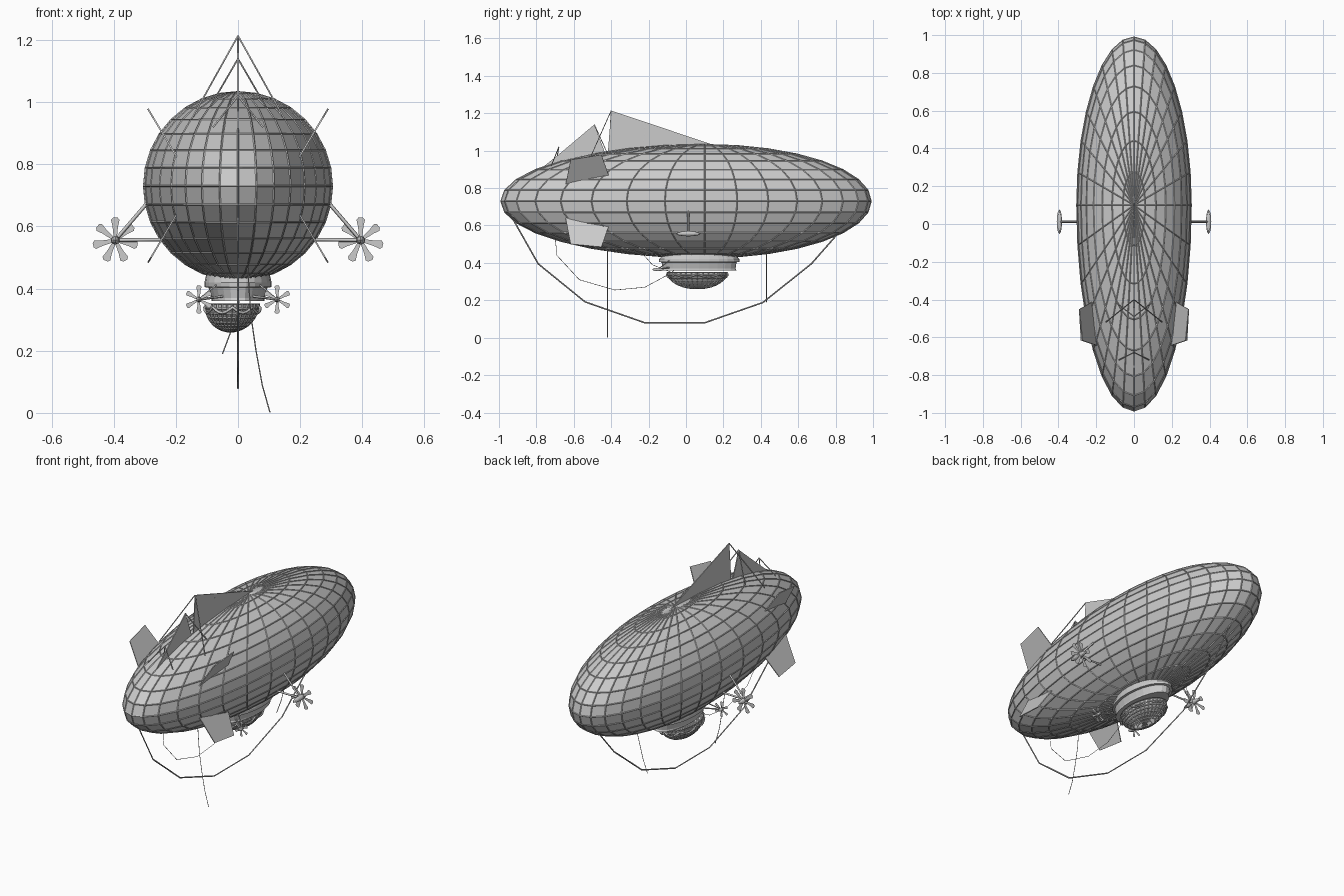
import bpy, bmesh, math
from mathutils import Vector

if "Cube" in bpy.data.objects:
    bpy.data.objects.remove(bpy.data.objects["Cube"])


def mesh_object(name, verts, faces):
    me = bpy.data.meshes.new(name)
    me.from_pydata([tuple(v) for v in verts], [], faces)
    me.update()
    ob = bpy.data.objects.new(name, me)
    bpy.context.collection.objects.link(ob)
    return ob


def wire(name, points, r=0.003):
    # polyline cable with a small square section
    cu = bpy.data.curves.new(name, 'CURVE')
    cu.dimensions = '3D'
    cu.bevel_depth = r
    cu.bevel_resolution = 0
    cu.use_fill_caps = True
    sp = cu.splines.new('POLY')
    sp.points.add(len(points) - 1)
    for p, co in zip(sp.points, points):
        p.co = (*co, 1)
    ob = bpy.data.objects.new(name, cu)
    bpy.context.collection.objects.link(ob)
    return ob


def plate(name, points, t=0.005):
    ob = mesh_object(name, points, [tuple(range(len(points)))])
    m = ob.modifiers.new("thickness", 'SOLIDIFY')
    m.thickness = t
    m.offset = 0
    return ob


def ellipsoid(name, loc, size, seg=16, rings=8):
    bpy.ops.mesh.primitive_uv_sphere_add(segments=seg, ring_count=rings, radius=1)
    ob = bpy.context.object
    ob.name = name
    for v in ob.data.vertices:
        v.co = [v.co[i] * size[i] + loc[i] for i in range(3)]
    return ob


def loft(name, rings, n=24):
    # stacked ellipses: (centre x, centre y, z, radius x, radius y)
    verts, faces = [], []
    for cx, cy, z, rx, ry in rings:
        for k in range(n):
            a = 2 * math.pi * k / n
            verts.append((cx + rx * math.cos(a), cy + ry * math.sin(a), z))
    for i in range(len(rings) - 1):
        for k in range(n):
            k2 = (k + 1) % n
            faces.append((i * n + k, (i + 1) * n + k, (i + 1) * n + k2, i * n + k2))
    faces.append(tuple((len(rings) - 1) * n + k for k in reversed(range(n))))
    return mesh_object(name, verts, faces)


def net(name, source, t):
    ob = source.copy()
    ob.data = source.data.copy()
    ob.name = name
    bpy.context.collection.objects.link(ob)
    m = ob.modifiers.new("net", 'WIREFRAME')
    m.thickness = t
    m.offset = 0
    return ob


def propeller(name, c, r, blades, turn=0.0):
    # flat paddle blades, wider toward the tip
    verts, faces = [], []
    outline = [(0.1, -0.07), (0.6, -0.12), (0.9, -0.19), (1, -0.1),
               (1, 0.1), (0.9, 0.19), (0.6, 0.12), (0.1, 0.07)]
    for k in range(blades):
        a = turn + 2 * math.pi * k / blades
        base = len(verts)
        for u, w in outline:
            verts.append((c[0] + r * (u * math.cos(a) - w * math.sin(a)), c[1],
                          c[2] + r * (u * math.sin(a) + w * math.cos(a))))
        faces.append(tuple(range(base, base + len(outline))))
    return mesh_object(name, verts, faces)


# gas envelope: faceted, longer toward the tail, with a rope net over it
hull = ellipsoid("envelope", (0, 0, 0.73), (0.303, 1, 0.303), 32, 16)
for v in hull.data.vertices:
    v.co.y = 0.1 + v.co.y * (0.89 if v.co.y > 0 else 1.09)
net("envelope_net", hull, 0.006)

# ridge sails on the tail
plate("front_sail", [(0, -0.40, 1.214), (0, 0.15, 1.03), (0, -0.42, 0.96)])
plate("rear_sail", [(0, -0.49, 1.14), (0, -0.43, 0.98), (0, -0.6, 0.94),
                    (0, -0.85, 0.845), (0, -0.68, 0.98)])
wire("front_mast", [(0, -0.40, 1.214), (0, -0.41, 0.96)])
wire("rear_mast", [(0, -0.49, 1.14), (0, -0.44, 0.98)])
wire("sail_batten", [(0, -0.22, 1.13), (0, -0.23, 1.0)])
wire("tail_batten", [(0, -0.68, 1.02), (0, -0.70, 0.9)])

for s, side in ((-1, "left"), (1, "right")):
    # sail stays
    wire(side + "_front_stay", [(0, -0.40, 1.214), (s * 0.15, -0.52, 0.945)])
    wire(side + "_rear_stay", [(0, -0.49, 1.14), (s * 0.09, -0.42, 0.985)])
    wire(side + "_tail_stay", [(0, -0.68, 1.02), (s * 0.08, -0.72, 0.92)])
    # stabiliser fins
    up = [(-0.65, 0.79), (-0.617, 0.952), (-0.452, 0.979), (-0.405, 0.845)]
    low = [(-0.65, 0.67), (-0.617, 0.5), (-0.452, 0.484), (-0.405, 0.62)]
    plate(side + "_upper_fin",
          [(s * (0.187 + (z - 0.807) * 0.6), y, z) for y, z in up])
    plate(side + "_lower_fin",
          [(s * (0.165 + (0.695 - z) * 0.59), y, z) for y, z in low])
    # outrigger engine
    c = (s * 0.395, 0.012, 0.556)
    ellipsoid(side + "_engine_pod", c, (0.014, 0.065, 0.014), 12, 8)
    propeller(side + "_propeller", (c[0], 0.03, c[2]), 0.073, 7, math.pi / 2)
    wire(side + "_engine_arm", [(s * 0.23, 0.012, 0.558), c], 0.006)
    wire(side + "_engine_brace", [(s * 0.28, 0.012, 0.69), c], 0.006)
    # small gondola engine
    g = (s * 0.126, -0.15, 0.365)
    ellipsoid(side + "_small_pod", g, (0.009, 0.03, 0.009), 10, 6)
    propeller(side + "_small_propeller", g, 0.045, 6, math.pi / 6)
    wire(side + "_small_arm", [g, (s * 0.05, -0.09, 0.375)], 0.004)
    wire(side + "_small_brace", [g, (s * 0.06, -0.08, 0.42)], 0.003)

# gondola ring with flanges
loft("gondola", [(0, 0.07, 0.455, 0.10, 0.19), (0, 0.07, 0.435, 0.105, 0.20),
                 (0, 0.07, 0.42, 0.108, 0.215), (0, 0.07, 0.405, 0.108, 0.215),
                 (0, 0.07, 0.403, 0.095, 0.20), (0, 0.07, 0.37, 0.085, 0.195),
                 (0, 0.07, 0.36, 0.085, 0.20)])

# hanging woven basket, slightly off centre
basket = loft("basket", [(-0.018 - 0.006 * math.sin(a), 0.06, 0.352 - 0.09 * math.sin(a),
                          0.086 * math.cos(a), 0.16 * math.cos(a))
                         for a in (i * math.pi / 2 / 8.7 for i in range(9))], 32)
net("basket_weave", basket, 0.007)

# garland of swags around the basket rim
rim = []
for k in range(49):
    a = 2 * math.pi * k / 48
    rim.append((-0.018 + 0.089 * math.cos(a), 0.06 + 0.163 * math.sin(a),
                0.34 - 0.018 * abs(math.sin(4 * a))))
wire("basket_garland", rim, 0.005)

# long keel cable slung beneath
wire("keel_cable", [(0, -0.94, 0.66), (0, -0.79, 0.395), (0, -0.54, 0.192), (0, -0.22, 0.08),
                    (0, 0.10, 0.08), (0, 0.41, 0.188), (0, 0.67, 0.395), (0, 0.85, 0.60)], 0.004)
wire("slack_cable", [(0, -0.70, 0.54), (0, -0.69, 0.44), (0, -0.57, 0.31), (0, -0.38, 0.255),
                     (0, -0.22, 0.27), (0, -0.09, 0.34), (0, -0.05, 0.37)], 0.0015)
wire("front_slack_cable", [(0, -0.25, 0.47), (0, -0.18, 0.39), (0, -0.08, 0.35)], 0.0015)
wire("front_drop_line", [(0.03, 0.43, 0.46), (-0.02, 0.43, 0.27), (-0.05, 0.43, 0.19)], 0.002)
wire("trail_rope", [(0.03, -0.42, 0.48), (0.042, -0.42, 0.31), (0.058, -0.42, 0.20),
                    (0.078, -0.42, 0.09), (0.103, -0.42, 0.001)], 0.002)
